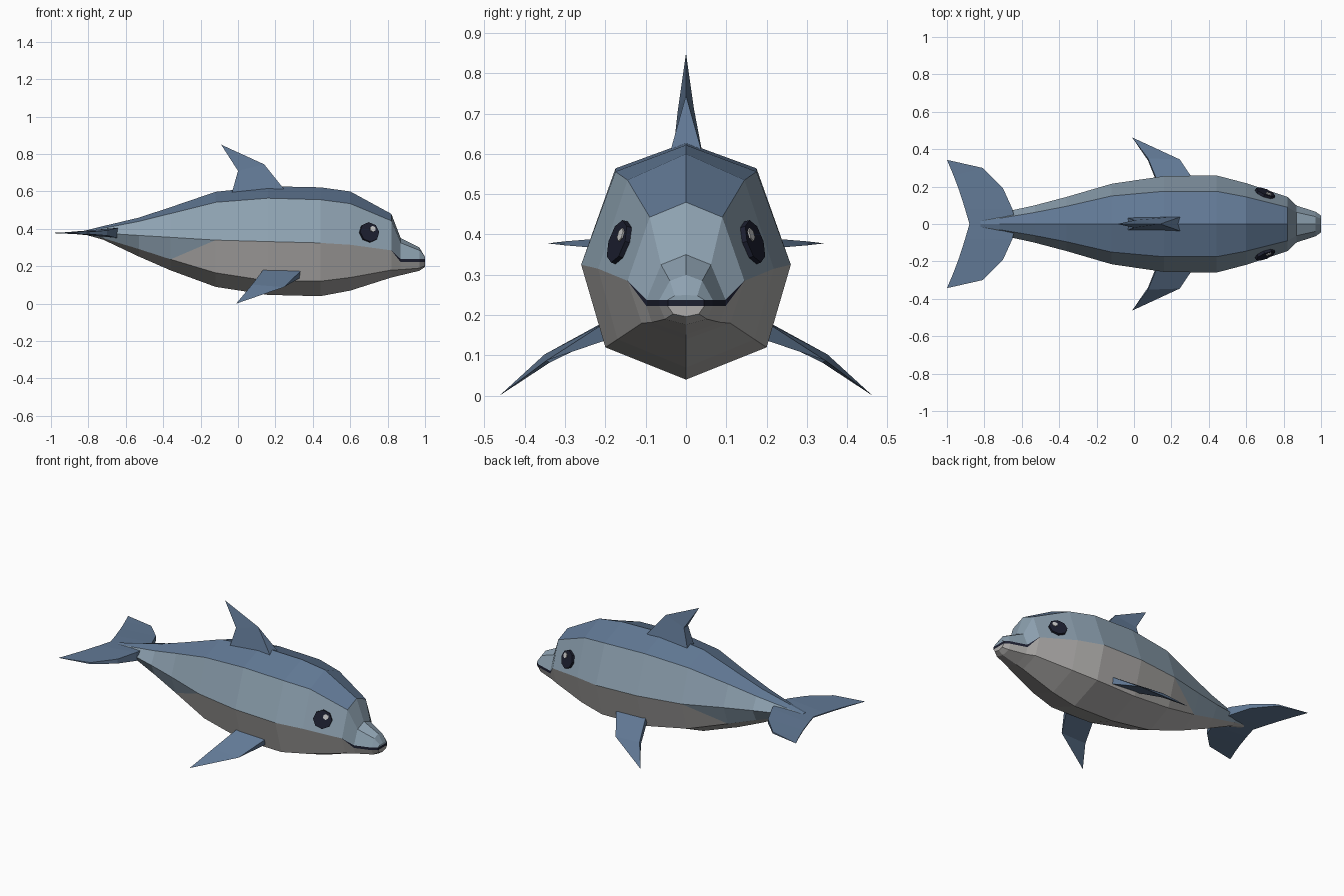
import bpy
from mathutils import Vector

if "Cube" in bpy.data.objects:
    bpy.data.objects.remove(bpy.data.objects["Cube"])


def material(name, rgb):
    m = bpy.data.materials.new(name)
    m.diffuse_color = (*rgb, 1)
    m.use_nodes = True
    m.node_tree.nodes["Principled BSDF"].inputs["Base Color"].default_value = m.diffuse_color
    return m


BACK = material("back_blue", (0.12, 0.19, 0.30))
SIDE = material("side_blue", (0.27, 0.36, 0.44))
BELLY = material("belly_grey", (0.42, 0.41, 0.40))
DARK = material("dark", (0.012, 0.014, 0.03))
GLINT = material("glint", (0.6, 0.6, 0.6))


class Builder:
    """Collects faces, sharing vertices at equal positions."""

    def __init__(self):
        self.ids, self.faces, self.mats = {}, [], []

    def face(self, pts, mat=0):
        f = []
        for p in pts:
            i = self.ids.setdefault(tuple(round(c, 4) for c in p), len(self.ids))
            if i not in f:
                f.append(i)
        if len(f) > 2:
            self.faces.append(f)
            self.mats.append(mat)

    def make(self, name, mats):
        me = bpy.data.meshes.new(name)
        me.from_pydata(list(self.ids), [], self.faces)
        for m in mats:
            me.materials.append(m)
        for p, i in zip(me.polygons, self.mats):
            p.material_index = i
        ob = bpy.data.objects.new(name, me)
        bpy.context.collection.objects.link(ob)
        bpy.context.view_layer.objects.active = ob
        ob.select_set(True)
        bpy.ops.object.mode_set(mode='EDIT')
        bpy.ops.mesh.select_all(action='SELECT')
        bpy.ops.mesh.normals_make_consistent(inside=False)
        bpy.ops.object.mode_set(mode='OBJECT')
        ob.select_set(False)
        return ob


# Body: x, top z, shoulder (y, z), side (y, z), lower (y, z), bottom z
stations = [
    (-0.82, 0.390, 0.015, 0.388, 0.030, 0.380, 0.015, 0.372, 0.370),
    (-0.72, 0.415, 0.030, 0.403, 0.058, 0.377, 0.030, 0.350, 0.342),
    (-0.53, 0.460, 0.062, 0.440, 0.100, 0.365, 0.065, 0.292, 0.252),
    (-0.36, 0.516, 0.095, 0.482, 0.145, 0.355, 0.100, 0.237, 0.178),
    (-0.12, 0.598, 0.150, 0.542, 0.215, 0.340, 0.160, 0.165, 0.090),
    (0.16, 0.628, 0.175, 0.564, 0.256, 0.332, 0.195, 0.122, 0.047),
    (0.44, 0.622, 0.175, 0.556, 0.260, 0.325, 0.200, 0.120, 0.040),
    (0.60, 0.600, 0.145, 0.535, 0.218, 0.315, 0.170, 0.140, 0.070),
    (0.82, 0.480, 0.090, 0.443, 0.145, 0.285, 0.110, 0.180, 0.140),
    (0.87, 0.350, 0.062, 0.325, 0.098, 0.230, 0.085, 0.182, 0.152),
    (0.97, 0.300, 0.040, 0.285, 0.066, 0.230, 0.052, 0.190, 0.176),
    (1.00, 0.250, 0.028, 0.248, 0.045, 0.230, 0.032, 0.203, 0.196),
]


def half_ring(st, s):
    x, zt, ys, zs, yw, zw, yl, zl, zb = st
    gap = 0.008 if x > 0.85 else 0          # the mouth opens only on the beak
    return [(x, 0, zt), (x, s * ys, zs), (x, s * yw, zw + gap),
            (x, s * yw, zw - gap), (x, s * yl, zl), (x, 0, zb)]


body = Builder()
for s in (1, -1):
    rings = [half_ring(st, s) for st in stations]
    for k, (a, b) in enumerate(zip(rings, rings[1:])):
        x = b[0][0]
        row_mats = [0 if x < 0.85 else 1, 1, 3, 1 if x < -0.3 else 2, 2]
        for r, m in enumerate(row_mats):
            if r == 3 and k == 3:           # colour border crosses this panel
                body.face([a[r], b[r], a[r + 1]], 1)
                body.face([b[r], b[r + 1], a[r + 1]], 2)
            else:
                body.face([a[r], b[r], b[r + 1], a[r + 1]], m)
    body.face(rings[0], 0)
    tip = rings[-1]
    mid_u, mid_l = (1.0, 0, 0.238), (1.0, 0, 0.222)
    body.face([tip[0], tip[1], tip[2], mid_u], 1)
    body.face([tip[2], tip[3], mid_l, mid_u], 3)
    body.face([mid_l, tip[3], tip[4], tip[5]], 2)
body.make("body", [BACK, SIDE, BELLY, DARK])


# Fins: sections of (leading point, trailing point, lead thickness, trail thickness)
def fin(name, sections, normal, mirror=1):
    b, loops = Builder(), []
    n = Vector(normal).normalized()
    for lead, trail, tl, tt in sections:
        l, t = Vector(lead), Vector(trail)
        loop = [l + n * tl, t + n * tt, t - n * tt, l - n * tl]
        loops.append([(p.x, p.y * mirror, p.z) for p in loop])
    for p, q in zip(loops, loops[1:]):
        for i in range(4):
            j = (i + 1) % 4
            b.face([p[i], p[j], q[j], q[i]])
    b.face(loops[0])
    b.face(loops[-1])
    b.make(name, [BACK])


fin("dorsal_fin", [
    ((0.26, 0, 0.595), (-0.035, 0, 0.585), 0.042, 0.034),
    ((0.14, 0, 0.745), (0.0, 0, 0.71), 0, 0.02),
    ((-0.09, 0, 0.85), (-0.09, 0, 0.85), 0, 0)], (0, 1, 0))

for side, s in (("left", 1), ("right", -1)):
    fin("flipper_" + side, [
        ((0.345, 0.185, 0.165), (0.14, 0.185, 0.175), 0.022, 0.016),
        ((0.245, 0.345, 0.088), (0.075, 0.345, 0.092), 0, 0.012),
        ((-0.01, 0.463, 0.0), (-0.01, 0.463, 0.0), 0, 0)], (0, 0.5, 0.85), s)
    fin("tail_fluke_" + side, [
        ((-0.63, 0, 0.378), (-0.88, 0, 0.378), 0.030, 0.003),
        ((-0.65, 0.08, 0.378), (-0.903, 0.08, 0.378), 0.026, 0.003),
        ((-0.70, 0.19, 0.378), (-0.935, 0.18, 0.378), 0.014, 0.003),
        ((-0.81, 0.30, 0.378), (-0.965, 0.26, 0.378), 0.005, 0.002),
        ((-1.0, 0.343, 0.378), (-1.0, 0.343, 0.378), 0, 0)], (0, 0, 1), s)


# Eyes: flat discs lying on the slanted cheek, each with a glint
def disc(name, pos, normal, radius, depth, mat, sides):
    bpy.ops.mesh.primitive_cylinder_add(vertices=sides, radius=radius, depth=depth,
                                        location=pos)
    ob = bpy.context.object
    ob.name = name
    ob.rotation_euler = Vector(normal).to_track_quat('Z', 'Y').to_euler()
    ob.data.materials.append(mat)


for side, s in (("left", 1), ("right", -1)):
    n = Vector((0.36, s * 0.89, 0.28))
    eye = Vector((0.70, s * 0.162, 0.38))
    disc("eye_" + side, eye, n, 0.055, 0.022, DARK, 8)
    glint = eye + Vector((0.016, -s * 0.0115, 0.016)) + n * 0.009
    disc("eye_glint_" + side, glint, n, 0.017, 0.012, GLINT, 6)
